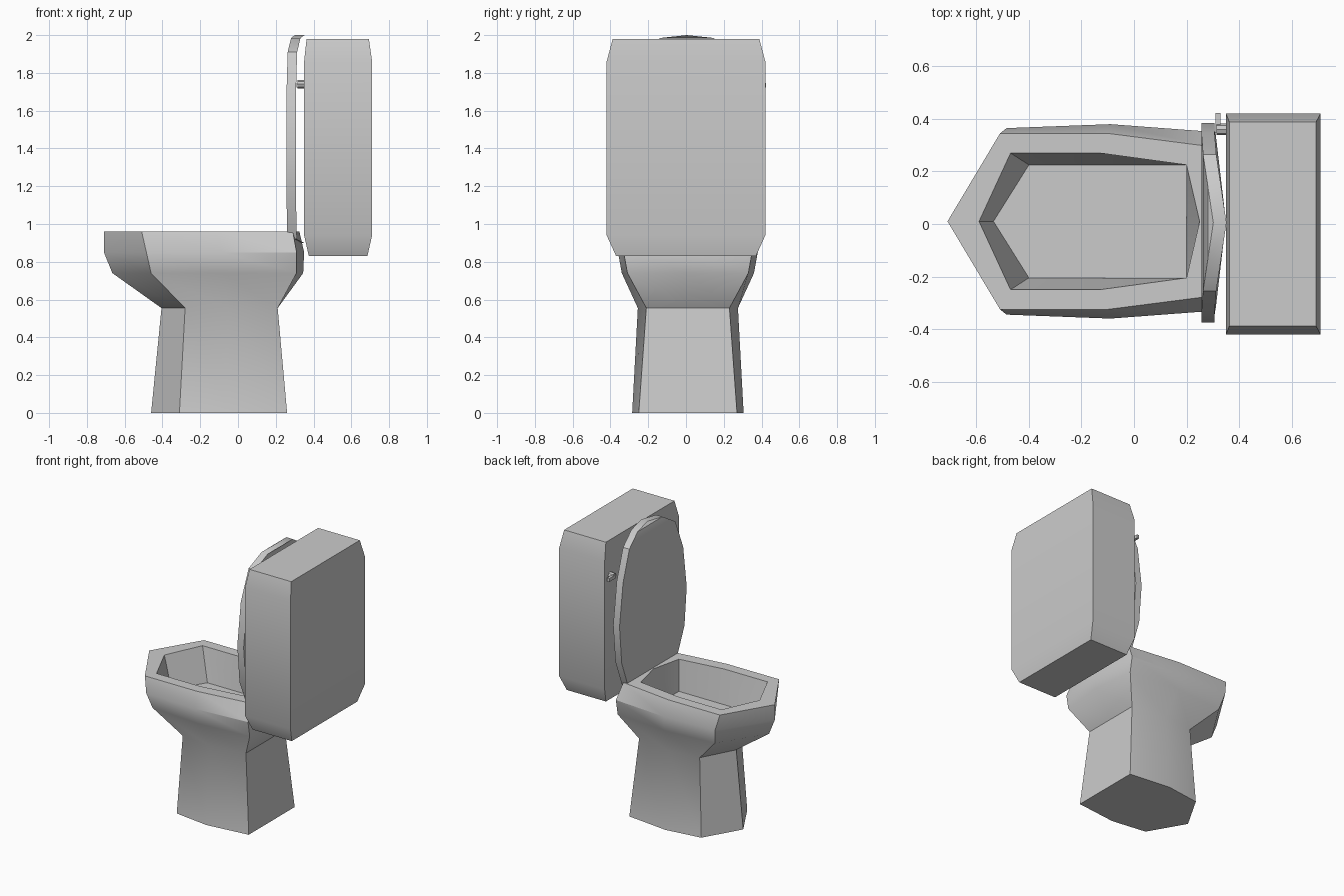
import bpy, bmesh, math
from mathutils import Matrix

if "Cube" in bpy.data.objects:
    bpy.data.objects.remove(bpy.data.objects["Cube"])


def finish(name, bm, smooth=32):
    bmesh.ops.recalc_face_normals(bm, faces=bm.faces)
    me = bpy.data.meshes.new(name)
    bm.to_mesh(me)
    bm.free()
    ob = bpy.data.objects.new(name, me)
    bpy.context.collection.objects.link(ob)
    bpy.ops.object.select_all(action='DESELECT')
    ob.select_set(True)
    bpy.context.view_layer.objects.active = ob
    if smooth:
        bpy.ops.object.shade_smooth_by_angle(angle=math.radians(smooth))
    return ob


def loft(bm, rings):
    """Bridge closed rings of equal length and cap both ends."""
    loops = [[bm.verts.new(p) for p in r] for r in rings]
    n = len(loops[0])
    for a, b in zip(loops, loops[1:]):
        for i in range(n):
            j = (i + 1) % n
            bm.faces.new((a[i], a[j], b[j], b[i]))
    bm.faces.new(loops[0])
    bm.faces.new(loops[-1])


YC = 0.01


def half_ring(z, tip, front, mid, back, rear):
    """Mirror half an outline (front corner, middle, back corner) across y."""
    side = [front, mid, back]
    pts = [(tip, 0)] + side + [(rear, 0)] + [(x, -y) for x, y in reversed(side)]
    return [(x, y + YC, z) for x, y in pts]


# Pedestal, bowl, rim and basin in one continuous loft
bm = bmesh.new()
loft(bm, [
    half_ring(0.00, -.46, (-.31, .26), (-.05, .295), (.26, .26), .26),
    half_ring(0.555, -.405, (-.28, .235), (-.05, .265), (.21, .22), .21),
    half_ring(0.74, -.665, (-.46, .32), (-.08, .35), (.31, .32), .345),
    half_ring(0.85, -.71, (-.485, .355), (-.09, .37), (.31, .34), .35),
    half_ring(0.96, -.71, (-.51, .335), (-.10, .335), (.29, .285), .325),
    half_ring(0.96, -.59, (-.47, .26), (-.13, .26), (.20, .215), .25),
    half_ring(0.73, -.535, (-.40, .215), (-.13, .215), (.20, .215), .20),
])
finish("bowl_and_pedestal", bm)

# Raised lid: oval outline, creased along the middle
bm = bmesh.new()
half = [(.14, 1.985), (.26, 1.91), (.34, 1.70), (.38, 1.40), (.355, 1.13), (.27, .92)]
outline = [(0, 2.0)] + half + [(0, .90)] + [(-y, z) for y, z in reversed(half)]


def lid_ring(x):
    return [(x + .045 * max(0, 1 - abs(y) / .30), y + (YC - .005), z) for y, z in outline]


front, rear = ([bm.verts.new(p) for p in lid_ring(x)] for x in (.257, .307))
n, m = len(outline), len(half) + 1
for i in range(n):
    j = (i + 1) % n
    bm.faces.new((front[i], front[j], rear[j], rear[i]))
for r in (front, rear):
    for i in range(m):
        a, b = r[i], r[i + 1]
        c, d = r[-i - 1 if i + 1 < m else m], r[-i if i else 0]
        bm.faces.new(list(dict.fromkeys((a, b, c, d))))
finish("lid", bm)

# Tank with bevelled top and tapered bottom
bm = bmesh.new()
loft(bm, [[(x0, -y, z), (x1, -y, z), (x1, y, z), (x0, y, z)]
          for z, x0, x1, y in ((.83, .375, .685, .37), (.94, .35, .71, .42),
                               (1.86, .35, .71, .42), (1.98, .363, .693, .388))])
finish("tank", bm)

# Flush handle: stub and lever
bm = bmesh.new()
bmesh.ops.create_cone(bm, cap_ends=True, segments=8, radius1=.022, radius2=.022, depth=.04,
                      matrix=Matrix.Translation((.335, .36, 1.74)) @ Matrix.Rotation(math.pi / 2, 4, 'Y'))
bmesh.ops.create_cube(bm, size=1, matrix=Matrix.Translation((.32, .385, 1.735)) @ Matrix.Diagonal((.018, .075, .025, 1)))
finish("flush_handle", bm)
